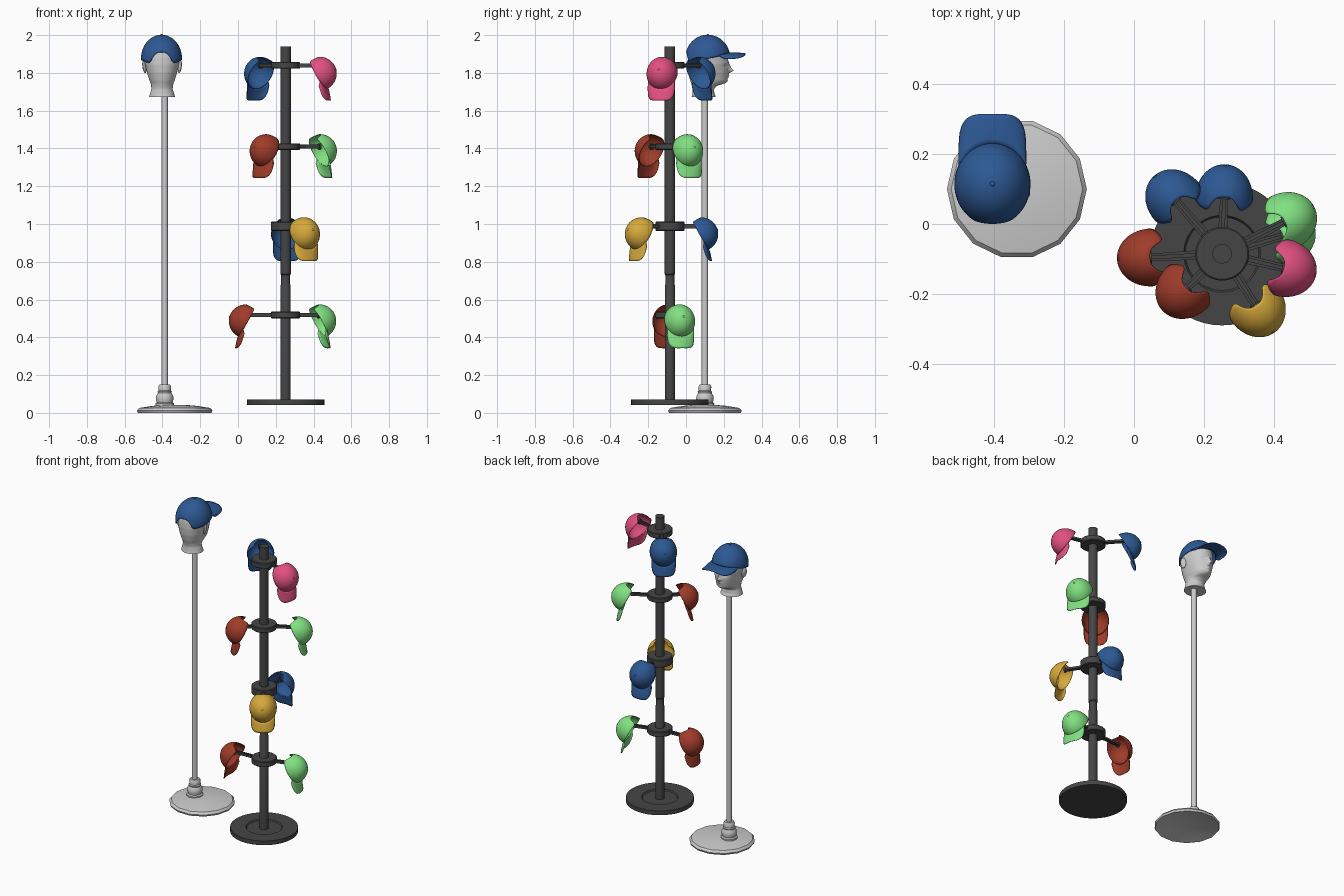
import bpy, bmesh
from math import sin, cos, pi, radians, exp, sqrt
from mathutils import Matrix, Vector

if "Cube" in bpy.data.objects:
    bpy.data.objects.remove(bpy.data.objects["Cube"])

COLOURS = {"blue": (.026, .10, .30), "red": (.35, .045, .023), "green": (.22, .75, .22),
           "pink": (.75, .08, .22), "yellow": (.68, .40, .045), "dark": (.06, .06, .06)}
MATS = {}
for key, rgb in COLOURS.items():
    MATS[key] = bpy.data.materials.new(key)
    MATS[key].diffuse_color = (*rgb, 1)


def finish(name, bm, colour=None, matrix=None, angle=35):
    bmesh.ops.remove_doubles(bm, verts=bm.verts, dist=1e-5)
    bmesh.ops.recalc_face_normals(bm, faces=bm.faces)
    mesh = bpy.data.meshes.new(name)
    bm.to_mesh(mesh)
    bm.free()
    ob = bpy.data.objects.new(name, mesh)
    bpy.context.collection.objects.link(ob)
    if matrix:
        ob.matrix_world = matrix
    if colour:
        mesh.materials.append(MATS[colour])
    bpy.ops.object.select_all(action='DESELECT')
    ob.select_set(True)
    bpy.context.view_layer.objects.active = ob
    if angle:
        bpy.ops.object.shade_smooth_by_angle(angle=radians(angle))
    return ob


def skin(bm, rows, closed=True):
    """Bridge rows of points with quads."""
    vr = [[bm.verts.new(p) for p in row] for row in rows]
    for a, b in zip(vr, vr[1:]):
        n = len(a)
        for i in range(n if closed else n - 1):
            j = (i + 1) % n
            bm.faces.new((a[i], a[j], b[j], b[i]))
    return vr


def lathe(name, profile, loc, segs=32, colour=None, angle=35):
    bm = bmesh.new()
    skin(bm, [[(r * cos(2 * pi * i / segs), r * sin(2 * pi * i / segs), z)
               for i in range(segs)] for r, z in profile])
    return finish(name, bm, colour, Matrix.Translation((*loc, 0)), angle)


# Baseball cap: crown shell with back opening, curved brim and button (brim along +y)
CX, CY, CH = .107, .118, .13


def rim(x, y):
    h = -.022 + .226 * (y + .115)
    if y < 0 and abs(x) < .06:
        h += .062 * (1 - (abs(x) / .06) ** 3)
    return h


def cap(name, colour, matrix):
    bm = bmesh.new()
    rows, n, m = [], 56, 14
    for k in range(m + 1):
        row = []
        for i in range(n):
            a = 2 * pi * i / n
            h = rim(CX * cos(a), CY * sin(a))
            z = h + (CH - h) * sin(k / m * pi / 2)
            r = sqrt(max(0, 1 - (max(z, 0) / CH) ** 2.1))
            row.append((CX * r * cos(a), CY * r * sin(a), z))
        rows.append(row)
    skin(bm, rows)
    rows = []
    for j in range(7):
        v, row = j / 6, []
        for i in range(25):
            u = sin((i / 12 - 1) * pi / 2)
            x = .095 * u
            y0 = CY * sqrt(1 - (x / CX) ** 2) - .004
            y1 = .085 + .115 * max(0, 1 - abs(u) ** 4) ** .3
            z = rim(x, y0) + .006 + v * (.004 - .014 * u * u) - .008 * v * v
            row.append((x, y0 + (y1 - y0) * v, z))
        rows.append(row)
    skin(bm, rows, closed=False)
    bmesh.ops.create_uvsphere(bm, u_segments=10, v_segments=6, radius=.006,
                              matrix=Matrix.Translation((0, 0, CH)) @ Matrix.Diagonal((1, 1, .5, 1)))
    ob = finish(name, bm, colour, matrix, 50)
    mod = ob.modifiers.new("thickness", 'SOLIDIFY')
    mod.thickness, mod.offset = .004, 0


# Mannequin stand: faceted dished base, turned foot fitting and pole
lathe("mannequin_base", [(0, .03), (.10, .022), (.195, 0), (.2, .012), (.188, .026),
                         (.12, .037), (.05, .043), (0, .043)], (-.335, .10), 14, angle=25)
lathe("mannequin_fitting", [(0, .03), (.049, .035), (.05, .05), (.042, .056), (.046, .07),
                            (.045, .09), (.036, .105), (.038, .112), (.033, .118),
                            (.034, .14), (.028, .15), (0, .15)], (-.388, .10))
lathe("mannequin_pole", [(0, .04), (.0175, .04), (.0175, 1.70), (0, 1.70)], (-.388, .10), 16)

# Mannequin head: lofted sections (z, back y, front y, half width) with sculpted bumps
HX = -.402
SECTIONS = [(1.672, .03, .158, .069), (1.69, .034, .150, .064), (1.715, .036, .148, .056),
            (1.732, .032, .165, .058), (1.744, .028, .203, .060), (1.76, .022, .219, .067),
            (1.80, .012, .225, .079), (1.845, .008, .226, .090), (1.88, .010, .222, .092),
            (1.92, .017, .215, .087), (1.96, .048, .182, .060), (1.974, .09, .14, .02)]
# bumps: centre x, z, spread x, spread z, amount
BUMPS = [(0, 1.812, .010, .010, .024), (0, 1.832, .007, .016, .011), (0, 1.787, .018, .004, .007),
         (0, 1.776, .016, .004, .006), (0, 1.752, .018, .009, .006), (.034, 1.838, .014, .008, -.012),
         (-.034, 1.838, .014, .008, -.012), (.034, 1.838, .008, .004, .006),
         (-.034, 1.838, .008, .004, .006), (.03, 1.855, .02, .006, .004), (-.03, 1.855, .02, .006, .004)]


def section(z):
    for a, b in zip(SECTIONS, SECTIONS[1:]):
        if z <= b[0]:
            t = (z - a[0]) / (b[0] - a[0])
            return [p + (q - p) * t for p, q in zip(a[1:], b[1:])]
    return SECTIONS[-1][1:]


bm = bmesh.new()
rows, n = [], 64
for k in range(66):
    z = 1.672 + .302 * k / 65
    yb, yf, rx = section(z)
    mid = min(.10, (yb + yf) / 2)
    row = []
    for i in range(n):
        a = 2 * pi * i / n
        x, s = rx * cos(a), sin(a)
        y = mid + s * ((yf - mid) if s > 0 else (mid - yb))
        if s > 0:
            y += s * sum(g * exp(-((x - bx) / sx) ** 2 - ((z - bz) / sz) ** 2)
                         for bx, bz, sx, sz, g in BUMPS)
        row.append((HX + x, y, z))
    rows.append(row)
vr = skin(bm, rows)
bm.faces.new(vr[0])
bm.faces.new(vr[-1])
finish("mannequin_head", bm, angle=50)

# Ears
for side, label in ((-1, "left"), (1, "right")):
    bm = bmesh.new()
    bmesh.ops.create_uvsphere(bm, u_segments=16, v_segments=10, radius=1,
                              matrix=Matrix.Diagonal((.009, .019, .034, 1)))
    finish(label + "_ear", bm, None, Matrix.Translation((HX + side * .094, .095, 1.832))
           @ Matrix.Rotation(side * .3, 4, 'Z') @ Matrix.Rotation(side * .15, 4, 'Y'))
cap("mannequin_cap", "blue", Matrix.Translation((-.405, .115, 1.87)))

# Display rack: recessed round base and stepped pole
RX, RY = .252, -.085
lathe("rack_base", [(0, .042), (.205, .042), (.205, .07), (.11, .07), (.105, .062), (0, .062)],
      (RX, RY), 48, "dark")
lathe("rack_pole", [(0, .05), (.027, .05), (.027, .675), (.024, .68), (.024, .73), (.028, .735),
                    (.028, 1.94), (0, 1.94)], (RX, RY), 24, "dark")

# Hub levels: (hub z, hub half height, cap centre z, [(colour, angle, cap outer reach)])
LEVELS = [(1.84, .018, 1.793, [("blue", 131, .295), ("pink", -13, .275)]),
          (1.41, .017, 1.383, [("red", 224, .235), ("green", 27, .295)]),
          (.988, .025, .943, [("yellow", -57, .27), ("blue", 88, .255)]),
          (.518, .018, .482, [("red", 183, .30), ("green", 16, .275)])]
for lv, (hz, hh, cz, pegs) in enumerate(LEVELS, 1):
    lathe(f"rack_hub_{lv}", [(0, hz - hh), (.073, hz - hh), (.077, hz - hh + .004),
                             (.077, hz + hh - .004), (.073, hz + hh), (0, hz + hh)],
          (RX, RY), 32, "dark")
    for colour, deg, reach in pegs:
        turn = Matrix.Translation((RX, RY, 0)) @ Matrix.Rotation(radians(deg), 4, 'Z')
        r0 = reach - .099
        # Tapered arm with upright rib and rounded tip
        bm = bmesh.new()
        end = r0 + .005
        for w0, w1, h in ((.014, .011, .006), (.006, .005, .011)):
            vr = skin(bm, [[(r, -w, hz - h), (r, w, hz - h), (r, w, hz + h), (r, -w, hz + h)]
                           for r, w in ((.03, w0), (end, w1))])
            bm.faces.new(vr[0])
            bm.faces.new(vr[1])
        bmesh.ops.create_cone(bm, cap_ends=True, segments=16, radius1=.017, radius2=.017, depth=.01,
                              matrix=Matrix.Translation((end, 0, hz)) @ Matrix.Rotation(pi / 2, 4, 'Y'))
        finish(f"rack_arm_{lv}_{colour}", bm, "dark", turn)
        # Hanging cap: crown points outward, brim points down
        t = radians(16)
        zc, yc = Vector((cos(t), 0, sin(t))), Vector((sin(t), 0, -cos(t)))
        rot = Matrix((yc.cross(zc), yc, zc)).transposed().to_4x4()
        cap(f"hanging_cap_{lv}_{colour}", colour,
            turn @ Matrix.Translation((r0, 0, cz)) @ rot @ Matrix.Scale(.76, 4))

for m in bpy.data.materials:
    if m.users and not m.is_grease_pencil:
        m.use_nodes = True
        m.node_tree.nodes["Principled BSDF"].inputs["Base Color"].default_value = m.diffuse_color
